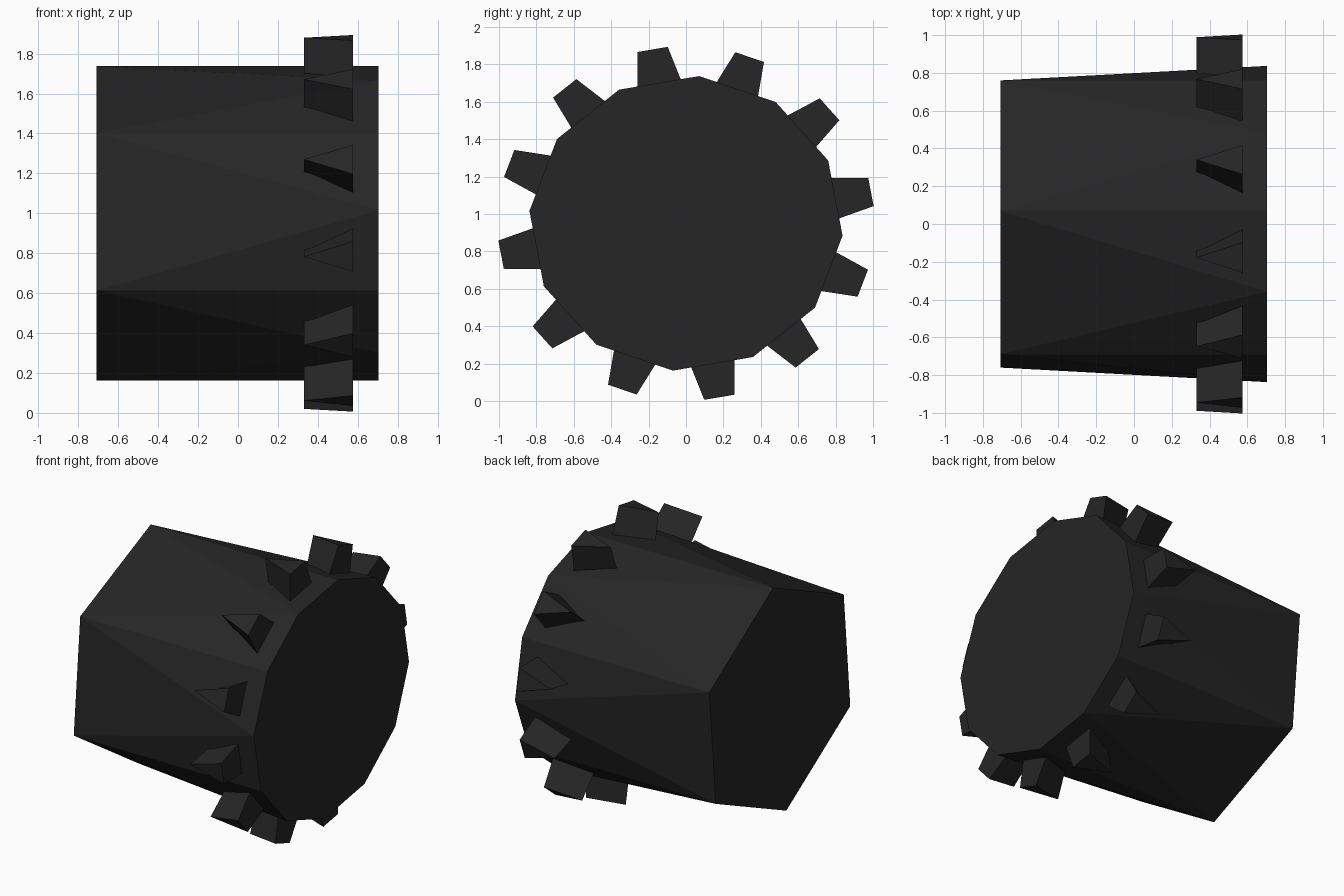
import bpy, bmesh, math

if "Cube" in bpy.data.objects:
    bpy.data.objects.remove(bpy.data.objects["Cube"])

RY, RZ, CZ = 0.84, 0.79, 0.95      # slightly oval section and centre height
START = math.radians(85.2)
STEP = math.radians(30)

mat = bpy.data.materials.new("dark rubber black")
mat.diffuse_color = (0.019, 0.019, 0.019, 1)
mat.use_nodes = True
mat.node_tree.nodes["Principled BSDF"].inputs["Base Color"].default_value = mat.diffuse_color


def pt(x, ang, r=1.0, t=0.0):
    """Point on the oval: radial distance r, sideways offset t."""
    u = r * math.cos(ang) - t * math.sin(ang)
    v = r * math.sin(ang) + t * math.cos(ang)
    return (x, u * RY, CZ + v * RZ)


def finish(bm, name):
    bmesh.ops.recalc_face_normals(bm, faces=bm.faces)
    me = bpy.data.meshes.new(name)
    bm.to_mesh(me)
    bm.free()
    me.materials.append(mat)
    ob = bpy.data.objects.new(name, me)
    bpy.context.collection.objects.link(ob)
    return ob


# Body: hexagon at the left end blending to a twelve-sided right end
bm = bmesh.new()
big = [bm.verts.new(pt(0.705, START - STEP * i)) for i in range(12)]
small = [bm.verts.new(pt(-0.708, START - 2 * STEP * i)) for i in range(6)]
bm.faces.new(big)
bm.faces.new(small)
for i in range(6):
    a, b = small[i], small[(i + 1) % 6]
    p, m, q = big[2 * i], big[2 * i + 1], big[(2 * i + 2) % 12]
    bm.faces.new((a, b, m))
    bm.faces.new((a, m, p))
    bm.faces.new((b, q, m))
finish(bm, "body")

# Grip teeth: wedges tapering to a radial edge, one on each side of the rim
bm = bmesh.new()
for i in range(12):
    ang = START + STEP / 2 - STEP * i
    o1 = bm.verts.new(pt(0.575, ang, 1.196, 0.097))
    o2 = bm.verts.new(pt(0.575, ang, 1.196, -0.097))
    b1 = bm.verts.new(pt(0.575, ang, 0.91, 0.15))
    b2 = bm.verts.new(pt(0.575, ang, 0.91, -0.15))
    tip = bm.verts.new(pt(0.33, ang, 1.196))
    root = bm.verts.new(pt(0.33, ang, 0.91))
    for f in ((o1, o2, b2, b1), (o1, o2, tip), (b1, b2, root),
              (o1, b1, root, tip), (o2, b2, root, tip)):
        bm.faces.new(f)
finish(bm, "grip_teeth")
